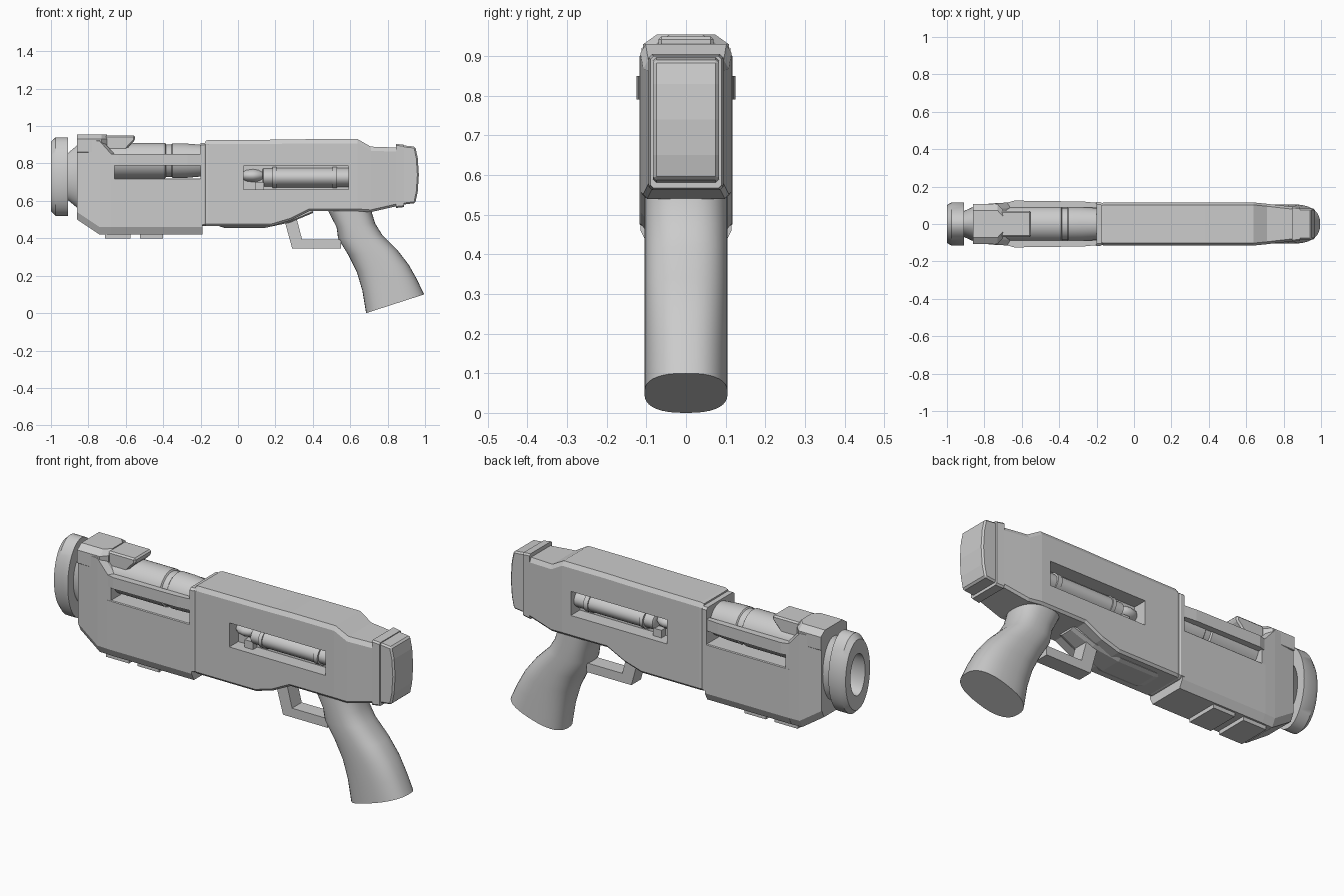
import bpy, bmesh, math
from mathutils import Vector

if "Cube" in bpy.data.objects:
    bpy.data.objects.remove(bpy.data.objects["Cube"])


def finish(bm, name, smooth=False, bevel=0.0):
    bmesh.ops.recalc_face_normals(bm, faces=bm.faces)
    me = bpy.data.meshes.new(name)
    bm.to_mesh(me)
    bm.free()
    ob = bpy.data.objects.new(name, me)
    bpy.context.collection.objects.link(ob)
    bpy.ops.object.select_all(action='DESELECT')
    ob.select_set(True)
    bpy.context.view_layer.objects.active = ob
    if bevel:
        m = ob.modifiers.new("edge", 'BEVEL')
        m.width, m.segments = bevel, 1
    if smooth:
        bpy.ops.object.shade_smooth_by_angle(angle=math.radians(32))
    return ob


def skin(name, rings, smooth=False):
    """Bridge equal rings of points and cap both ends."""
    bm = bmesh.new()
    vs = [[bm.verts.new(p) for p in r] for r in rings]
    n = len(vs[0])
    for a, b in zip(vs, vs[1:]):
        for i in range(n):
            j = (i + 1) % n
            bm.faces.new((a[i], a[j], b[j], b[i]))
    bm.faces.new(vs[0])
    bm.faces.new(vs[-1])
    return finish(bm, name, smooth)


def body(name, stations, top=(.012, .02), bot=(.01, .01)):
    """Chamfered box sections (x, z low, z high, half width) along x."""
    rings = []
    for x, lo, hi, w in stations:
        half = [(w - bot[0], lo), (w, lo + bot[1]), (w, hi - top[1]), (w - top[0], hi)]
        rings.append([(x, y, z) for y, z in half] + [(x, -y, z) for y, z in half[::-1]])
    return skin(name, rings)


def turned(name, profile, cz, ratio=1.0, n=40):
    """Elliptical turned part: profile of (x, z radius), y radius = ratio * r."""
    t = [2 * math.pi * i / n for i in range(n)]
    return skin(name, [[(x, ratio * r * math.cos(a), cz + r * math.sin(a)) for a in t]
                       for x, r in profile], True)


def prism(name, pts, lo, hi, axis='y', bevel=0.0):
    """Polygon in xz (axis y) or xy (axis z), extruded from lo to hi."""
    bm = bmesh.new()
    P = (lambda p, d: (p[0], d, p[1])) if axis == 'y' else (lambda p, d: (p[0], p[1], d))
    a = [bm.verts.new(P(p, lo)) for p in pts]
    f = bm.faces.new(a)
    d = Vector(P((0, 0), hi - lo))
    ext = bmesh.ops.extrude_face_region(bm, geom=[f])['geom']
    # extrusion removes nothing here, so the starting face stays as the cap
    bmesh.ops.translate(bm, vec=d, verts=[g for g in ext if isinstance(g, bmesh.types.BMVert)])
    return finish(bm, name, False, bevel)


def rect(x0, x1, z0, z1):
    return [(x0, z0), (x1, z0), (x1, z1), (x0, z1)]


# Muzzle ring with bore and neck
turned("muzzle", [(-.85, .175), (-.91, .125), (-.91, .21), (-.975, .21), (-1, .185),
                  (-1, .11), (-.87, .105)], .73, .55, 48)

# Front housing: full-height nose, lower fore-end, top sight block
body("nose_block", [(-.86, .50, .94, .10), (-.74, .42, .94, .112), (-.66, .42, .85, .115)],
     (.03, .02), (.02, .04))
body("fore_end", [(-.68, .42, .72, .115), (-.19, .42, .72, .115)], (.004, .004), (.02, .04))
body("top_block", [(-.86, .86, .955, .108), (-.73, .86, .955, .108), (-.70, .85, .955, .075)],
     (.035, .025), (.002, .002))
prism("sight_ramp", [(-.71, .84), (-.61, .86), (-.575, .90), (-.55, .925), (-.55, .95),
                     (-.71, .95)], -.07, .07, bevel=.008)
for i, (a, b) in enumerate([(-.71, -.575), (-.525, -.40)]):
    prism(f"bottom_pad_{i}", rect(a, b, .40, .45), -.085, .085)

# Side rails over the long slots
for s, tag in ((1, "back"), (-1, "front")):
    prism("side_rail_" + tag, [(x, s * y) for x, y in
          [(-.71, .09), (-.71, .105), (-.64, .125), (-.27, .12), (-.19, .112), (-.19, .088),
           (-.62, .088)]], .79, .85, 'z')

# Exposed barrel
turned("barrel", [(-.70, .095), (-.39, .095), (-.385, .087), (-.355, .087), (-.35, .093),
                  (-.28, .092), (-.20, .085), (-.15, .085)], .815)

# Collar between fore-end and receiver
body("collar", [(-.20, .465, .91, .117), (-.18, .465, .91, .117), (-.165, .47, .915, .108)],
     (.012, .01), (.02, .01))

# Receiver tapering into the rear stock
receiver = body("receiver", [(-.175, .465, .92, .112), (-.16, .465, .925, .115),
                             (.18, .465, .927, .115), (.28, .495, .928, .115),
                             (.38, .545, .93, .115), (.64, .545, .93, .115),
                             (.71, .54, .89, .108), (.85, .572, .885, .092)],
                (.013, .022), (.01, .012))

# Side windows cut into the receiver
for s in (1, -1):
    cut = prism("window_cutter", rect(.03, .59, .66, .787), *sorted((s * .04, s * .2)))
    cut.hide_render = True
    m = receiver.modifiers.new("window", 'BOOLEAN')
    m.object, m.operation, m.solver = cut, 'DIFFERENCE', 'EXACT'
    bpy.context.view_layer.objects.active = receiver
    bpy.ops.object.modifier_apply(modifier=m.name)
    bpy.data.objects.remove(cut)

# Cell and bolt inside the windows
turned("power_cell", [(.13, .048), (.135, .055), (.185, .055), (.185, .062), (.205, .062),
                      (.205, .058), (.505, .058), (.505, .062), (.53, .062), (.53, .056),
                      (.60, .056)], .725, 1.6)
turned("bolt", [(.02, .025), (.045, .036), (.08, .04), (.11, .036), (.135, .025)], .735, 2.0, 24)
prism("bolt_lower_block", rect(.09, .14, .655, .70), -.075, .075)

# Underside bulge and trigger guard
body("under_plate", [(-.10, .464, .50, .07), (-.07, .455, .50, .075), (.14, .455, .50, .075),
                     (.28, .485, .53, .06), (.40, .535, .56, .05)], (.004, .004), (.02, .008))
prism("trigger_guard", [(.25, .49), (.29, .345), (.55, .345), (.55, .393), (.343, .393),
                        (.315, .50)], -.04, .04)

# Butt flange and curved end pad
body("butt_flange", [(.845, .562, .905, .094), (.887, .567, .90, .09)], (.008, .008), (.008, .008))
prism("butt_pad", [(.88, .58), (.948, .588), (.961, .65), (.967, .74), (.961, .83),
                   (.948, .89), (.88, .897)], -.083, .083, bevel=.008)

# Grip: rings set between front and back edge points
edges = [((.47, .57), (.71, .58)), ((.495, .52), (.715, .54)), ((.527, .46), (.733, .48)),
         ((.535, .40), (.77, .42)), ((.59, .31), (.85, .34)), ((.635, .22), (.912, .26)),
         ((.665, .12), (.957, .18)), ((.685, 0), (.995, .1))]
rings = []
for (x0, z0), (x1, z1) in edges:
    ring = []
    for i in range(36):
        a = 2 * math.pi * i / 36
        c, s = (math.copysign(abs(v) ** .8, v) for v in (math.cos(a), math.sin(a)))
        k = (c + 1) / 2
        ring.append((x0 + (x1 - x0) * k, .105 * s, z0 + (z1 - z0) * k))
    rings.append(ring)
skin("grip", rings, True)
